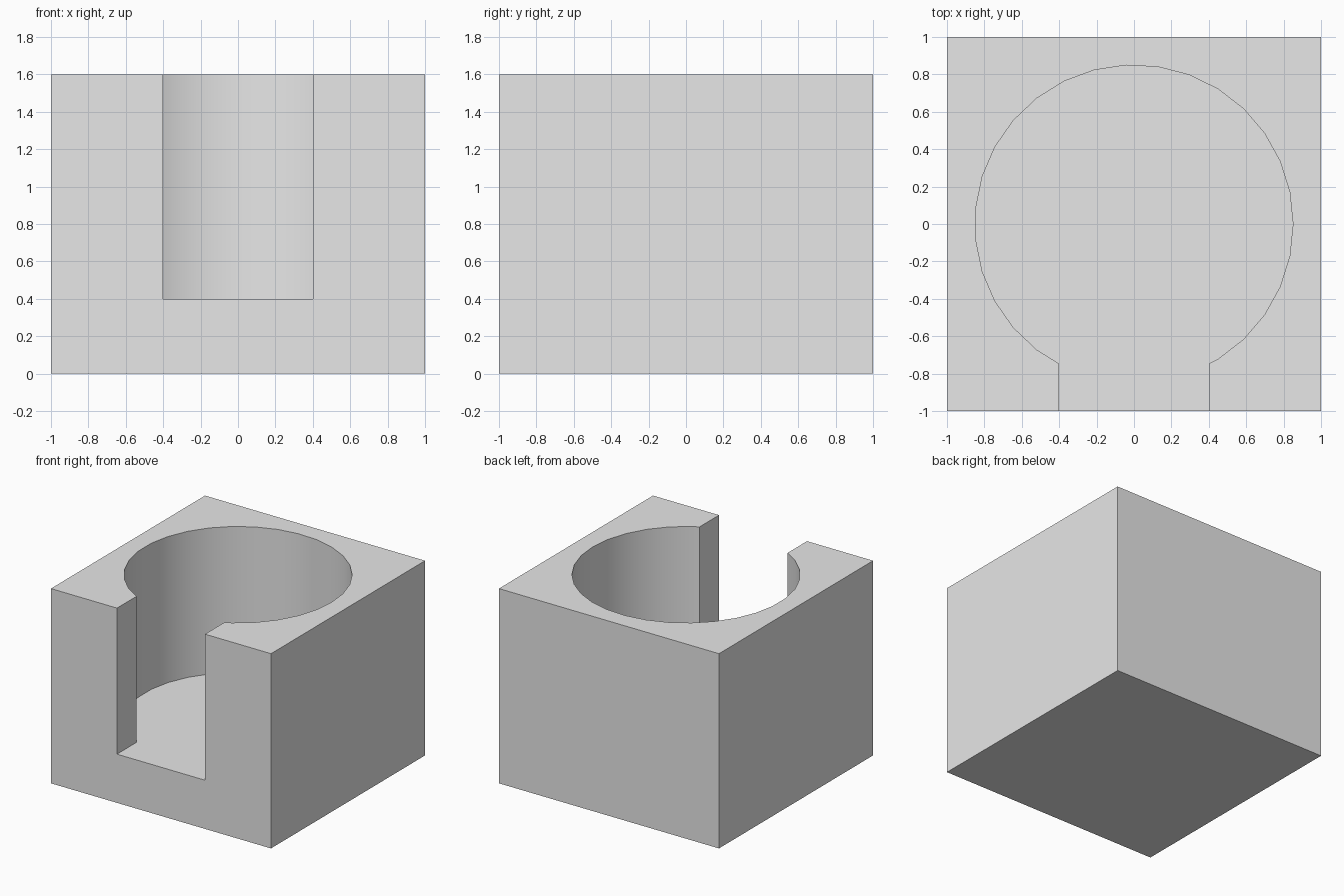
import bpy
import math

cube = bpy.data.objects.get("Cube")
if cube:
    bpy.data.objects.remove(cube, do_unlink=True)

WIDTH, HEIGHT, FLOOR = 2.0, 1.6, 0.4
BORE_RADIUS, BORE_SIDES, SLOT_WIDTH = 0.85, 31, 0.8
CUT_TOP = HEIGHT + 0.2

grey = bpy.data.materials.new("light_grey")
grey.use_nodes = True
colour = (0.8, 0.8, 0.8, 1)
grey.diffuse_color = colour
grey.node_tree.nodes["Principled BSDF"].inputs["Base Color"].default_value = colour


def box(name, size, centre):
    bpy.ops.mesh.primitive_cube_add(size=1, location=centre)
    obj = bpy.context.object
    obj.name = name
    obj.scale = size
    bpy.ops.object.transform_apply(location=True, rotation=False, scale=True)
    return obj


def cut(target, cutter):
    cutter.hide_render = True
    mod = target.modifiers.new(cutter.name, 'BOOLEAN')
    mod.operation = 'DIFFERENCE'
    mod.solver = 'EXACT'
    mod.object = cutter
    bpy.ops.object.select_all(action='DESELECT')
    target.select_set(True)
    bpy.context.view_layer.objects.active = target
    bpy.ops.object.modifier_apply(modifier=mod.name)
    bpy.data.objects.remove(cutter, do_unlink=True)


# Solid block
block = box("holder_block", (WIDTH, WIDTH, HEIGHT), (0, 0, HEIGHT / 2))
block.data.materials.append(grey)

# Round well, with its first corner on the +x axis
cut_height = CUT_TOP - FLOOR
cut_middle = (CUT_TOP + FLOOR) / 2
bpy.ops.mesh.primitive_cylinder_add(
    vertices=BORE_SIDES, radius=BORE_RADIUS, depth=cut_height,
    location=(0, 0, cut_middle), rotation=(0, 0, -math.pi / 2))
well = bpy.context.object
well.name = "well_cutter"
# Turn so that a corner lies exactly on +x
corner = well.data.vertices[0].co
well.rotation_euler.z = -math.atan2(corner.y, corner.x)
bpy.ops.object.transform_apply(location=True, rotation=True, scale=True)
well.data.materials.append(grey)
cut(block, well)

# Slot through the front wall
slot = box("slot_cutter", (SLOT_WIDTH, 1.2, cut_height), (0, -0.6, cut_middle))
slot.data.materials.append(grey)
cut(block, slot)

# Smooth the well and keep the block edges sharp
block.select_set(True)
bpy.context.view_layer.objects.active = block
bpy.ops.object.shade_smooth_by_angle(angle=math.radians(30))
